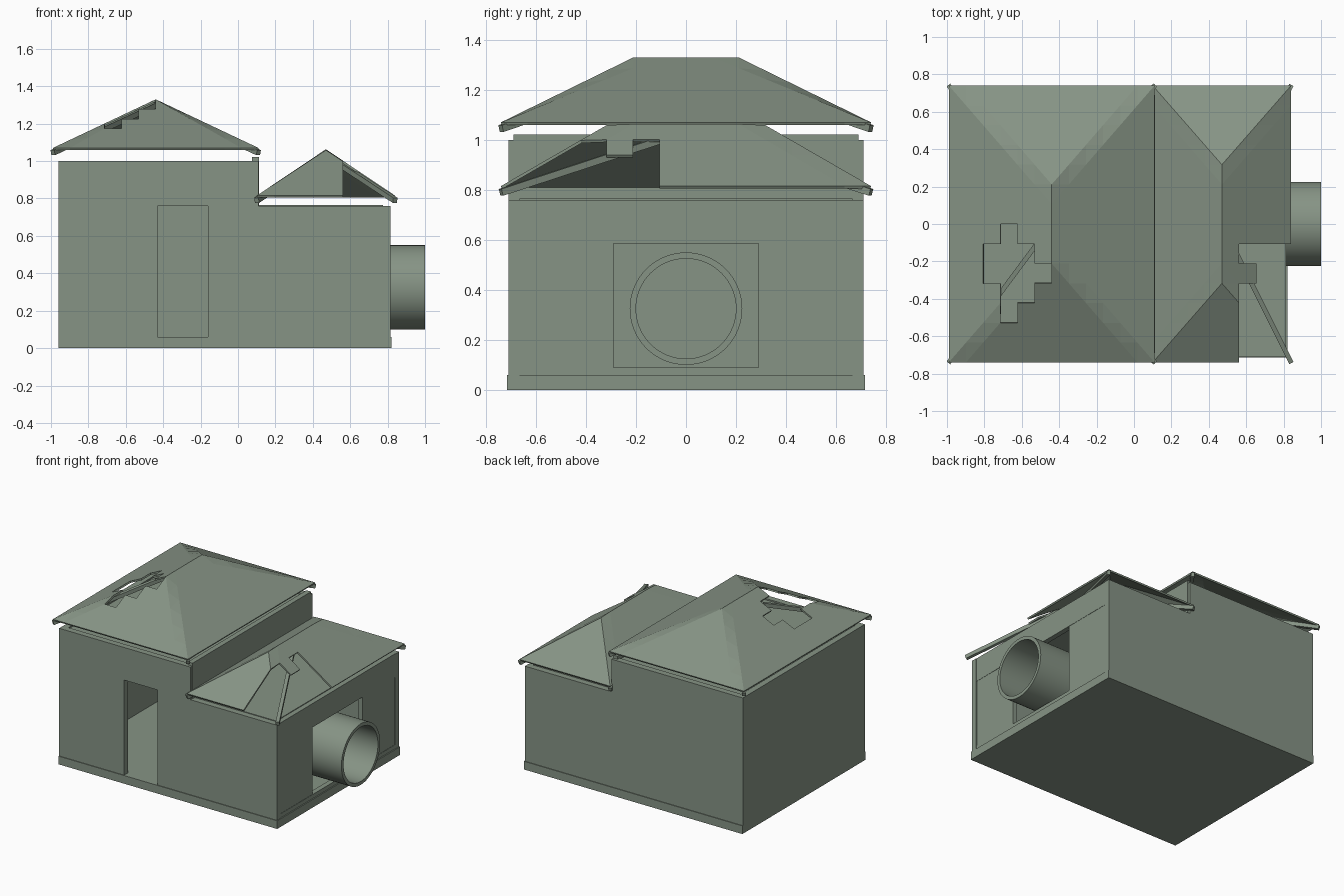
import bpy, bmesh, math
from mathutils import Vector

if "Cube" in bpy.data.objects:
    bpy.data.objects.remove(bpy.data.objects["Cube"])

mat = bpy.data.materials.new("grey_green")
mat.diffuse_color = (0.24, 0.295, 0.235, 1)
mat.use_nodes = True
mat.node_tree.nodes["Principled BSDF"].inputs["Base Color"].default_value = mat.diffuse_color


def finish(name, bm):
    bmesh.ops.recalc_face_normals(bm, faces=bm.faces)
    me = bpy.data.meshes.new(name)
    bm.to_mesh(me)
    bm.free()
    me.materials.append(mat)
    ob = bpy.data.objects.new(name, me)
    bpy.context.collection.objects.link(ob)
    return ob


def box(name, x0, x1, y0, y1, z0, z1):
    bm = bmesh.new()
    bmesh.ops.create_cube(bm, size=1)
    for v in bm.verts:
        v.co = ((x0 + x1) / 2 + v.co.x * (x1 - x0),
                (y0 + y1) / 2 + v.co.y * (y1 - y0),
                (z0 + z1) / 2 + v.co.z * (z1 - z0))
    return finish(name, bm)


def beam(name, a, b, w, h):
    a, b = Vector(a), Vector(b)
    d = (b - a).normalized()
    side = d.cross(Vector((0, 0, 1))).normalized()
    up = side.cross(d)
    bm = bmesh.new()
    ends = []
    for p in (a, b):
        ends.append([bm.verts.new(p + side * w / 2 * s + up * h / 2 * u)
                     for s, u in ((-1, -1), (1, -1), (1, 1), (-1, 1))])
    bm.faces.new(ends[0])
    bm.faces.new(ends[1][::-1])
    for i in range(4):
        j = (i + 1) % 4
        bm.faces.new((ends[0][i], ends[0][j], ends[1][j], ends[1][i]))
    return finish(name, bm)


def roof(name, x0, x1, nx, z0, z1, ridge, missing):
    """Tiled hip roof; missing(x, y) is true for the centres of lost tiles."""
    ny, hy, cx, hx = 14, 0.74, (x0 + x1) / 2, (x1 - x0) / 2
    bm = bmesh.new()
    g = []
    for i in range(nx + 1):
        x = x0 + (x1 - x0) * i / nx
        row = []
        for j in range(ny + 1):
            y = -hy + 2 * hy * j / ny
            t = min(1 - abs(x - cx) / hx, (hy - abs(y)) / (hy - ridge))
            row.append(bm.verts.new((x, y, z0 + (z1 - z0) * t)))
        g.append(row)
    for i in range(nx):
        for j in range(ny):
            x = x0 + (x1 - x0) * (i + .5) / nx
            y = -hy + 2 * hy * (j + .5) / ny
            if missing(x, y):
                continue
            a, b, c, d = g[i][j], g[i + 1][j], g[i + 1][j + 1], g[i][j + 1]
            # split each tile along the direction of its hip
            if (x < cx) == (y < 0):
                bm.faces.new((a, b, c))
                bm.faces.new((a, c, d))
            else:
                bm.faces.new((a, b, d))
                bm.faces.new((b, c, d))
    bmesh.ops.delete(bm, geom=[v for v in bm.verts if not v.link_faces], context='VERTS')
    ob = finish(name, bm)
    if ob.data.polygons[0].normal.z < 0:
        ob.data.flip_normals()
    m = ob.modifiers.new("thickness", 'SOLIDIFY')
    m.thickness, m.offset = 0.012, -1
    # hip rafters from the corners to the peak
    for sx in (-1, 1):
        for sy in (-1, 1):
            beam(name + "_rafter", (cx + sx * hx, sy * hy, z0 - 0.025),
                 (cx, 0, z1 - 0.03), 0.025, 0.028)


T = 0.045
box("base", -0.96, 0.82, -0.715, 0.715, 0, 0.06)

# tall block
box("tall_front_left_panel", -0.96, -0.43, -0.71, -0.71 + T, 0.06, 0.76)
box("tall_front_right_panel", -0.16, 0.11, -0.71, -0.71 + T, 0.06, 0.76)
for a, b in ((-0.96, -0.43), (-0.43, -0.16), (-0.16, 0.11)):
    box("tall_front_upper_panel", a, b, -0.71, -0.71 + T, 0.76, 1.0)
box("tall_back_wall", -0.96, 0.11, 0.71 - T, 0.71, 0.06, 1.0)
box("tall_left_wall", -0.96, -0.96 + T, -0.71 + T, 0.71 - T, 0.06, 1.0)
box("dividing_wall", 0.075, 0.113, -0.69, 0.69, 0.06, 1.022)
box("tall_ceiling", -0.92, 0.08, -0.67, 0.67, 0.975, 0.99)

# low block
box("low_front_wall", 0.11, 0.815, -0.71, -0.71 + T, 0.06, 0.76)
box("low_back_wall", 0.11, 0.815, 0.71 - T, 0.71, 0.06, 0.76)
box("low_right_sill", 0.775, 0.812, -0.67, 0.67, 0.06, 0.09)
box("low_right_lintel", 0.775, 0.812, -0.29, 0.29, 0.585, 0.76)
for s in (-1, 1):
    lo, hi = sorted((s * 0.29, s * 0.667))
    box("low_right_panel", 0.775, 0.81, lo, hi, 0.09, 0.585)
    box("low_right_upper_panel", 0.775, 0.812, lo, hi, 0.585, 0.76)
box("low_ceiling", 0.11, 0.775, -0.665, 0.665, 0.745, 0.765)

# round pipe through the right wall
bm = bmesh.new()
N = 64
rings = []
for x, r in ((0.64, 0.225), (1.0, 0.225), (1.0, 0.2), (0.64, 0.2)):
    rings.append([bm.verts.new((x, r * math.cos(2 * math.pi * k / N),
                                0.325 + r * math.sin(2 * math.pi * k / N))) for k in range(N)])
for q in range(4):
    p, n = rings[q], rings[(q + 1) % 4]
    for k in range(N):
        j = (k + 1) % N
        bm.faces.new((p[k], p[j], n[j], n[k]))
pipe = finish("pipe", bm)
bpy.context.view_layer.objects.active = pipe
pipe.select_set(True)
bpy.ops.object.shade_smooth_by_angle(angle=math.radians(30))


# lost tiles: y range by column
def tall_gap(x, y):
    cols = ((-0.80, -0.31, -0.1), (-0.715, -0.52, 0.0),
            (-0.62, -0.42, -0.1), (-0.53, -0.31, -0.2))
    return any(c < x < c + 0.09 and lo < y < hi for c, lo, hi in cols)


def low_gap(x, y):
    return x > 0.56 and y < -0.1 and not (x < 0.65 and -0.32 < y < -0.21)


roof("tall_roof", -0.99, 0.11, 12, 1.07, 1.33, 0.21, tall_gap)
roof("low_roof", 0.10, 0.84, 8, 0.815, 1.063, 0.31, low_gap)
